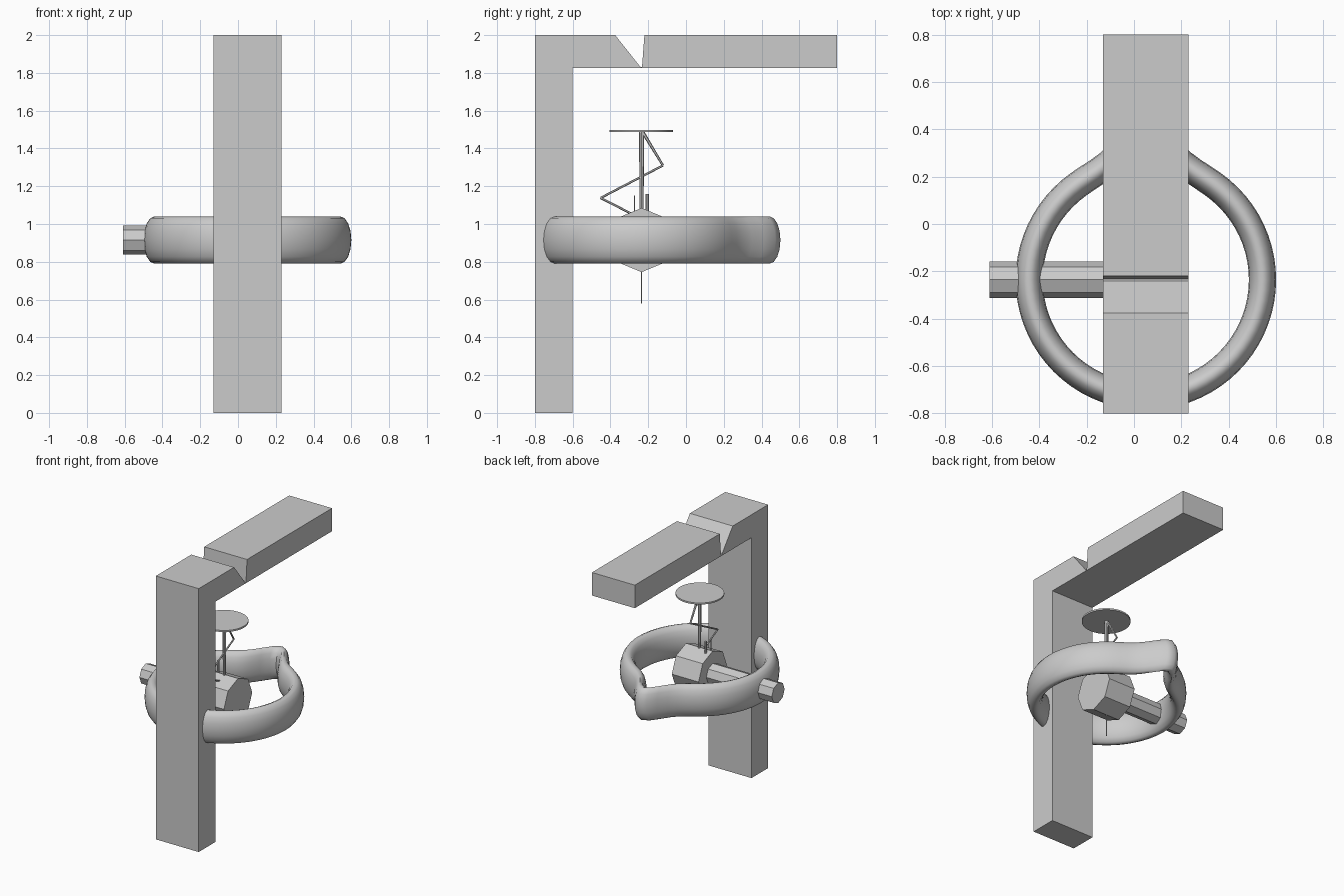
import bpy, bmesh, math
from mathutils import Vector

if "Cube" in bpy.data.objects:
    bpy.data.objects.remove(bpy.data.objects["Cube"])

CX, CY, CZ = 0.05, -0.235, 0.915   # centre of ring and hub

grey = bpy.data.materials.new("plain_grey")
grey.diffuse_color = (0.6, 0.6, 0.6, 1)
grey.use_nodes = True
grey.node_tree.nodes["Principled BSDF"].inputs["Base Color"].default_value = grey.diffuse_color


def make(name, bm, smooth=None):
    bmesh.ops.recalc_face_normals(bm, faces=bm.faces)
    me = bpy.data.meshes.new(name)
    bm.to_mesh(me)
    bm.free()
    me.materials.append(grey)
    ob = bpy.data.objects.new(name, me)
    bpy.context.collection.objects.link(ob)
    if smooth:
        bpy.ops.object.select_all(action='DESELECT')
        ob.select_set(True)
        bpy.context.view_layer.objects.active = ob
        bpy.ops.object.shade_smooth_by_angle(angle=math.radians(smooth))
    return ob


def rod(name, a, b, r1, r2=None, sides=8, turn=0.0, smooth=None):
    """Prism or cone from point a to point b."""
    a, b = Vector(a), Vector(b)
    d = (b - a).normalized()
    u = Vector((0, 0, 1)) if abs(d.z) < 0.9 else Vector((1, 0, 0))
    u = (u - d * u.dot(d)).normalized()
    v = d.cross(u)
    bm = bmesh.new()
    rings = []
    for p, r in ((a, r1), (b, r2 or r1)):
        angs = [2 * math.pi * i / sides + turn for i in range(sides)]
        rings.append([bm.verts.new(p + r * (u * math.cos(t) + v * math.sin(t))) for t in angs])
    bm.faces.new(rings[0])
    bm.faces.new(rings[1])
    for i in range(sides):
        j = (i + 1) % sides
        bm.faces.new((rings[0][i], rings[0][j], rings[1][j], rings[1][i]))
    return make(name, bm, smooth)


# post and notched overhead beam: one side profile extruded across x
profile = [(-0.8, 0), (-0.6, 0), (-0.6, 1.825), (0.8, 1.825), (0.8, 2), (-0.22, 2),
           (-0.233, 1.83), (-0.24, 1.83), (-0.375, 2), (-0.8, 2)]
bm = bmesh.new()
face = bm.faces.new([bm.verts.new((-0.13, y, z)) for y, z in profile])
ext = bmesh.ops.extrude_face_region(bm, geom=[face], use_keep_orig=True)
bmesh.ops.translate(bm, vec=(0.36, 0, 0),
                    verts=[g for g in ext["geom"] if isinstance(g, bmesh.types.BMVert)])
make("post_and_beam", bm)

# ring band with an oval section, drawn out to a point at the back
SEG, SEC, R = 72, 16, 0.4925
bm = bmesh.new()
grid = []
for i in range(SEG):
    t = 2 * math.pi * i / SEG
    loop = []
    for k in range(SEC):
        s = 2 * math.pi * k / SEC
        r = R + 0.0575 * math.cos(s)
        x, y = r * math.cos(t), r * math.sin(t)
        if y > 0:
            y += 0.185 * math.exp(-(R * math.cos(t) / 0.115) ** 2)
        loop.append(bm.verts.new((CX + x, CY + y, CZ + 0.125 * math.sin(s))))
    grid.append(loop)
for i in range(SEG):
    a, b = grid[i], grid[(i + 1) % SEG]
    for k in range(SEC):
        m = (k + 1) % SEC
        bm.faces.new((a[k], a[m], b[m], b[k]))
make("ring", bm, 60)

# octagonal hub and its side shaft
rod("hub", (-0.06, CY, CZ), (0.165, CY, CZ), 0.17)
rod("shaft", (-0.61, CY, CZ), (-0.05, CY, CZ), 0.077)

# mast, dish and lower needle
rod("mast", (CX, CY, 1.06), (CX, CY, 1.49), 0.010, 0.014)
rod("dish", (CX, CY - 0.003, 1.486), (CX, CY - 0.003, 1.498), 0.168, sides=32, smooth=30)
rod("needle", (CX, CY, 0.58), (CX, CY, 0.76), 0.003)

# zigzag strut from dish to hub
zig = [(-0.228, 1.485), (-0.122, 1.31), (-0.452, 1.138), (-0.29, 1.055)]
for n, (p, q) in enumerate(zip(zig, zig[1:])):
    rod(f"zigzag_strut_{n + 1}", (CX, *p), (CX, *q), 0.009 if n == 0 else 0.006, 0.006, sides=6)

# small pegs on the hub
rod("thick_peg", (-0.02, -0.206, 1.05), (-0.02, -0.206, 1.16), 0.009)
rod("thin_peg", (-0.02, -0.272, 1.05), (-0.02, -0.272, 1.15), 0.003)
